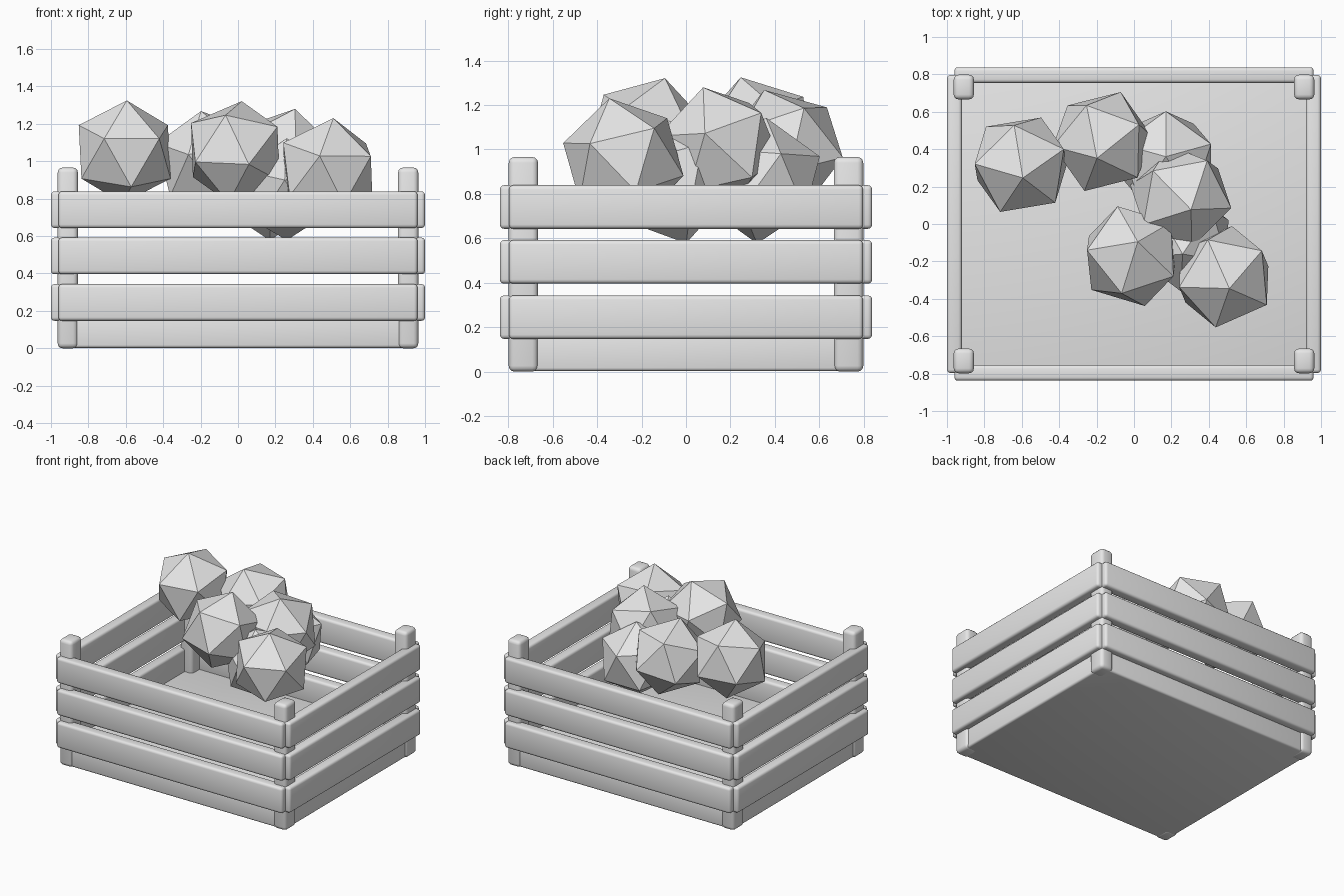
import bpy, bmesh, math
from mathutils import Vector, Matrix

cube = bpy.data.objects.get("Cube")
if cube:
    bpy.data.objects.remove(cube, do_unlink=True)

# Single plain grey for everything
grey = bpy.data.materials.new("light_grey")
grey.use_nodes = True
GREY = (0.8, 0.8, 0.8, 1.0)
grey.diffuse_color = GREY
grey.node_tree.nodes["Principled BSDF"].inputs["Base Color"].default_value = GREY


def rounded_box(name, center, size, bevel):
    """Box with softly rounded edges."""
    bpy.ops.mesh.primitive_cube_add(size=1, location=center)
    ob = bpy.context.object
    ob.name = name
    bm = bmesh.new()
    bm.from_mesh(ob.data)
    bmesh.ops.scale(bm, vec=size, verts=bm.verts)
    bmesh.ops.bevel(bm, geom=bm.edges[:], offset=bevel, segments=3,
                    profile=0.5, affect='EDGES')
    bm.to_mesh(ob.data)
    bm.free()
    ob.data.materials.append(grey)
    bpy.ops.object.shade_smooth_by_angle(angle=math.radians(40))
    return ob


def faceted_fruit(name, center, up, side, radius=0.284):
    """Icosahedron with one corner along 'up' and a neighbouring corner towards 'side'."""
    bpy.ops.mesh.primitive_ico_sphere_add(subdivisions=1, radius=radius)
    ob = bpy.context.object
    ob.name = name
    z = Vector(up).normalized()
    s = Vector(side)
    x = (s - z * s.dot(z)).normalized()
    turn = Matrix((x, z.cross(x), z)).transposed().to_4x4()
    ob.matrix_world = Matrix.Translation(center) @ turn
    ob.data.materials.append(grey)


# Crate floor
rounded_box("crate_floor", (0, 0, 0.085), (1.90, 1.57, 0.165), 0.015)

# Corner posts
for sx, side in ((1, "left"), (-1, "right")):
    for sy, end in ((-1, "front"), (1, "back")):
        rounded_box(f"{end}_{side}_post", (0.91 * sx, 0.732 * sy, 0.483),
                    (0.108, 0.132, 0.966), 0.026)

# Three rows of slats on all four sides
for row, z in (("lower", 0.245), ("middle", 0.494), ("upper", 0.741)):
    for s, end, side in ((-1, "front", "right"), (1, "back", "left")):
        rounded_box(f"{end}_{row}_slat", (0, 0.796 * s, z),
                    (1.92, 0.084, 0.196), 0.019)
        rounded_box(f"{side}_{row}_slat", (0.96 * s, 0, z),
                    (0.08, 1.594, 0.196), 0.019)

# Heap of faceted fruit: centre, upper corner direction, side corner direction
heap = [
    ((-0.606, 0.317, 1.05), (0.012, -0.072, 0.28), (0.18, -0.2, 0.08)),
    ((-0.168, 0.441, 1.0), (-0.03, -0.09, 0.27), (0.19, -0.19, 0.08)),
    ((-0.015, -0.172, 1.05), (0.035, 0.077, 0.27), (-0.07, 0.26, 0.07)),
    ((0.25, 0.147, 1.01), (0.055, -0.07, 0.27), (0.25, -0.06, 0.07)),
    ((0.48, -0.282, 0.955), (0.03, -0.063, 0.275), (-0.04, -0.26, 0.08)),
    ((0.17, 0.34, 0.86), (0, 0.02, 0.28), (0, 0.26, 0.12)),
    ((0.26, -0.08, 0.85), (0, -0.08, 0.27), (-0.01, -0.27, 0.05)),
]
for i, (center, up, side) in enumerate(heap, 1):
    faceted_fruit(f"fruit_{i}", center, up, side)
